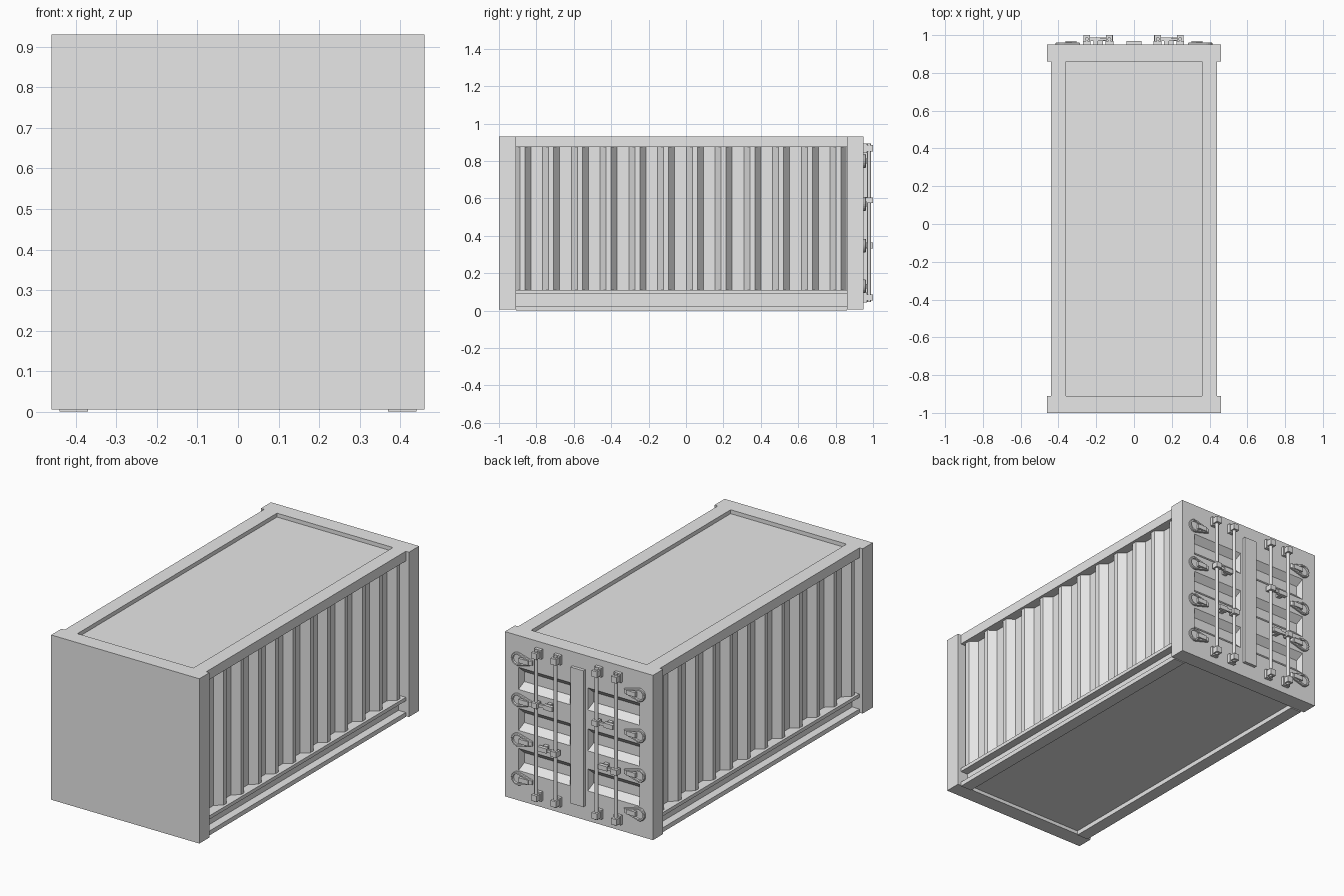
import bpy, bmesh, math
from mathutils import Matrix, Vector

if "Cube" in bpy.data.objects:
    bpy.data.objects.remove(bpy.data.objects["Cube"])

grey = bpy.data.materials.new("container_grey")
grey.diffuse_color = (0.8, 0.8, 0.8, 1)
grey.use_nodes = True
grey.node_tree.nodes["Principled BSDF"].inputs["Base Color"].default_value = grey.diffuse_color


def finish(name, bm):
    bmesh.ops.recalc_face_normals(bm, faces=bm.faces)
    me = bpy.data.meshes.new(name)
    bm.to_mesh(me)
    bm.free()
    me.materials.append(grey)
    ob = bpy.data.objects.new(name, me)
    bpy.context.collection.objects.link(ob)
    return ob


def add_box(bm, x0, x1, y0, y1, z0, z1):
    m = Matrix.Translation(((x0 + x1) / 2, (y0 + y1) / 2, (z0 + z1) / 2)) @ \
        Matrix.Diagonal((abs(x1 - x0), y1 - y0, z1 - z0, 1))
    bmesh.ops.create_cube(bm, size=1, matrix=m)


def add_prism(bm, pts, direction):
    """Extrude a closed outline of 3D points along a direction."""
    face = bm.faces.new([bm.verts.new(p) for p in pts])
    ext = bmesh.ops.extrude_face_region(bm, geom=[face], use_keep_orig=True)
    vs = [g for g in ext["geom"] if isinstance(g, bmesh.types.BMVert)]
    bmesh.ops.translate(bm, vec=Vector(direction), verts=vs)


def add_rod(bm, x, y, z0, z1, r, seg=12):
    bmesh.ops.create_cone(bm, cap_ends=True, segments=seg, radius1=r, radius2=r,
                          depth=z1 - z0, matrix=Matrix.Translation((x, y, (z0 + z1) / 2)))


def box(name, *dims):
    bm = bmesh.new()
    add_box(bm, *dims)
    return finish(name, bm)


Y0, Y1 = -0.91, 0.86      # inner faces of the two end walls

# End walls
box("front_wall", -0.46, 0.46, -1, Y0, 0.005, 0.93)
door = box("door_wall", -0.46, 0.46, Y1, 0.95, 0.005, 0.93)

# Bevelled pockets pressed into the doors
bm = bmesh.new()
for s in (-1, 1):
    for zc in (0.69, 0.46, 0.235):
        rings = []
        for y, h, inset in ((0.96, 0.068, 0), (0.95, 0.062, 0), (0.915, 0.028, 0.012)):
            a, b = s * (0.055 + inset), s * (0.375 - inset)
            rings.append([bm.verts.new(p) for p in
                          ((a, y, zc - h), (b, y, zc - h), (b, y, zc + h), (a, y, zc + h))])
        bm.faces.new(rings[0])
        bm.faces.new(rings[2])
        for r, q in zip(rings, rings[1:]):
            for i in range(4):
                j = (i + 1) % 4
                bm.faces.new((r[i], r[j], q[j], q[i]))
cutter = finish("pocket_cutter", bm)
cutter.hide_render = True
cutter.hide_set(True)
mod = door.modifiers.new("pockets", "BOOLEAN")
mod.object = cutter
mod.operation = "DIFFERENCE"
mod.solver = "EXACT"

# Roof and floor panels, set back behind their rims
box("roof_panel", -0.37, 0.37, Y0, Y1, 0.88, 0.908)
box("floor_panel", -0.38, 0.38, Y0, Y1, 0.025, 0.06)

# Top rails and channel-shaped bottom rails
bm = bmesh.new()
for s in (-1, 1):
    add_box(bm, s * 0.36, s * 0.44, Y0, Y1, 0.875, 0.93)
finish("top_rails", bm)
bm = bmesh.new()
for s in (-1, 1):
    profile = [(0.37, 0), (0.44, 0), (0.44, 0.025), (0.395, 0.025),
               (0.395, 0.09), (0.44, 0.09), (0.44, 0.11), (0.37, 0.11)]
    add_prism(bm, [(s * x, Y0, z) for x, z in profile], (0, Y1 - Y0, 0))
finish("bottom_rails", bm)

# Corrugated side walls
IN, OUT, PITCH = 0.385, 0.425, 0.1537
bm = bmesh.new()
for s in (-1, 1):
    line = [(OUT - 0.04, Y0)]
    for i in range(12):
        y = -0.845 + i * PITCH
        line += [(IN, max(y - 0.075, Y0 + 0.001)), (OUT, y - 0.043),
                 (OUT, y - 0.016), (IN, y + 0.016)]
    line = line[:-1] + [(IN, Y1 - 0.001), (0.35, Y1 - 0.001), (0.35, Y0)]
    add_prism(bm, [(s * x, y, 0.10) for x, y in line], (0, 0, 0.785))
finish("corrugated_sides", bm)

# Strip covering the seam between the doors
box("door_seam_strip", -0.04, 0.04, 0.945, 0.968, 0.085, 0.85)

# Locking bars with end brackets
BARS = (0.245, 0.125, -0.13, -0.25)
BY = 0.979
bm = bmesh.new()
for x in BARS:
    add_rod(bm, x, BY, 0.045, 0.893, 0.010)
bars = finish("locking_bars", bm)
bm = bmesh.new()
for x in BARS:
    for z in (0.868, 0.07):
        add_box(bm, x - 0.021, x + 0.021, 0.948, 0.968, z - 0.026, z + 0.026)
        add_box(bm, x - 0.017, x + 0.017, 0.96, 1.0, z - 0.017, z + 0.017)
finish("bar_brackets", bm)

# Handles: a collar on each bar and a lever toward its neighbour
bm = bmesh.new()
for i, x in enumerate(BARS):
    z, d = (0.59, -1) if i % 2 == 0 else (0.348, 1)
    add_box(bm, x - 0.018, x + 0.018, 0.962, 1.0, z - 0.015, z + 0.015)
    add_box(bm, x, x + d * 0.06, 0.972, 0.984, z - 0.008, z + 0.008)
    add_box(bm, x + d * 0.05, x + d * 0.105, 0.968, 0.988, z - 0.013, z + 0.013)
    add_box(bm, x + d * 0.06, x + d * 0.085, 0.948, 0.97, z - 0.017, z + 0.017)
finish("door_handles", bm)

# Teardrop hinges: round eye at the outside, tapering inward
def teardrop(s, z, k, y):
    pts = []
    for i in range(13):
        a = math.radians(-100 + i * 200 / 12)
        pts.append((s * (0.378 + 0.037 * k * math.cos(a)), y, z + 0.037 * k * math.sin(a)))
    tip = 0.378 - 0.093 * k
    return pts + [(s * tip, y, z + 0.012 * k), (s * tip, y, z - 0.012 * k)]


bm = bmesh.new()
for s in (-1, 1):
    for z in (0.80, 0.57, 0.347, 0.13):
        # raised rim around a sunken centre
        loops = [[bm.verts.new(p) for p in teardrop(s, z, k, y)]
                 for k, y in ((1, 0.945), (1, 0.958), (0.92, 0.962),
                              (0.72, 0.962), (0.68, 0.953))]
        n = len(loops[0])
        for a, b in zip(loops, loops[1:]):
            for i in range(n):
                j = (i + 1) % n
                bm.faces.new((a[i], a[j], b[j], b[i]))
        bm.faces.new(loops[0])
        bm.faces.new(loops[-1])
        # strap across the narrow part
        add_box(bm, s * 0.305, s * 0.362, 0.95, 0.968, z - 0.013, z + 0.013)
finish("door_hinges", bm)

# Round bars are smooth
bpy.ops.object.select_all(action="DESELECT")
bars.select_set(True)
bpy.context.view_layer.objects.active = bars
bpy.ops.object.shade_smooth_by_angle(angle=math.radians(40))
